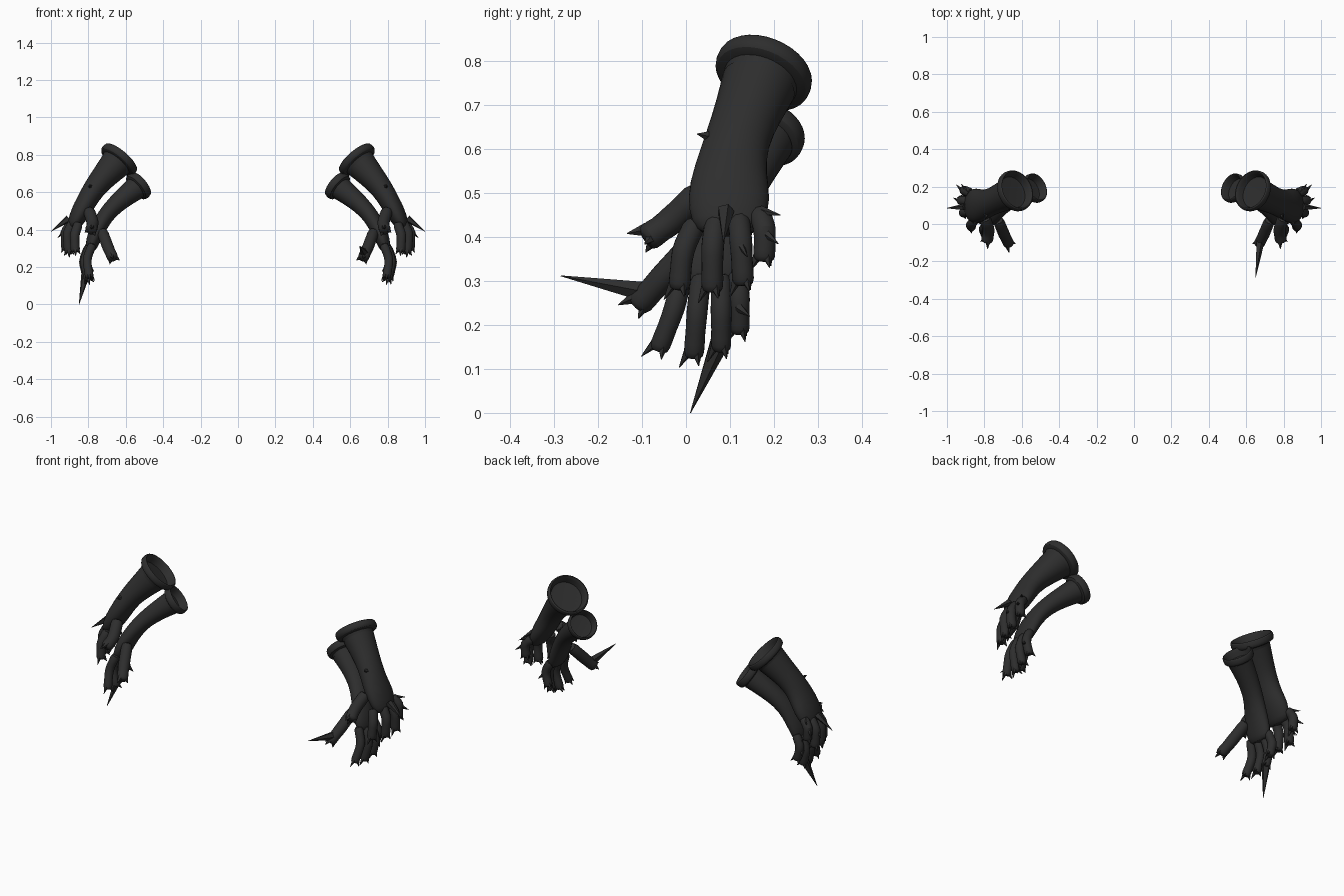
import bpy, bmesh, math
from mathutils import Vector as V

if "Cube" in bpy.data.objects:
    bpy.data.objects.remove(bpy.data.objects["Cube"])

leather = bpy.data.materials.new("charcoal leather")
leather.use_nodes = True
colour = (0.027, 0.027, 0.027, 1)
leather.diffuse_color = colour
bsdf = next(n for n in leather.node_tree.nodes if n.type == "BSDF_PRINCIPLED")
bsdf.inputs["Base Color"].default_value = colour
bsdf.inputs["Roughness"].default_value = 0.8
made = []


def loft(name, stations, sides, mirror, axis=None, open_start=False, smooth=True):
    """Skin elliptical rings; a station is (position, half width, half thickness)."""
    pts = [V(s[0]) for s in stations]
    whole = (axis or (pts[-1] - pts[0])).normalized()
    ref = V((1, 0, 0)) if abs(whole.y) > 0.85 else V((0, 1, 0))
    bm = bmesh.new()
    rings = []
    for i, (p, s) in enumerate(zip(pts, stations)):
        t = axis or (pts[min(i + 1, len(pts) - 1)] - pts[max(i - 1, 0)]).normalized()
        wide = (ref - t * ref.dot(t)).normalized()
        thick = t.cross(wide)
        ring = []
        for k in range(sides):
            a = math.tau * k / sides
            q = p + wide * s[1] * math.cos(a) + thick * s[-1] * math.sin(a)
            ring.append(bm.verts.new((q.x * mirror, q.y, q.z)))
        rings.append(ring)
    for a, b in zip(rings, rings[1:]):
        for k in range(sides):
            n = (k + 1) % sides
            bm.faces.new((a[k], a[n], b[n], b[k]))
    bm.faces.new(rings[-1])
    if not open_start:
        bm.faces.new(rings[0])
    bmesh.ops.recalc_face_normals(bm, faces=bm.faces)
    mesh = bpy.data.meshes.new(name)
    bm.to_mesh(mesh)
    bm.free()
    mesh.materials.append(leather)
    ob = bpy.data.objects.new(name, mesh)
    bpy.context.collection.objects.link(ob)
    if smooth:
        sub = ob.modifiers.new("round", "SUBSURF")
        sub.levels = sub.render_levels = 1
        made.append(ob)
    return ob


def thorn(name, base, tip, radius, mirror):
    loft(name, [(base, radius), (tip, 0.001)], 5, mirror, smooth=False)


def cuff(name, arm, radius, mirror):
    """Hollow flared cuff with a raised band round its mouth."""
    c = V(arm[0][0])
    axis = (V(arm[1][0]) - c).normalized()
    profile = [(0.13, 0.45), (0.125, 0.6), (0.06, 0.72), (0.0, 0.88), (-0.012, 0.95),
               (-0.008, 1.02), (0.015, 1.05), (0.03, 1.0), (0.036, 0.8)]
    loft(name, [(c + axis * d, radius * r) for d, r in profile], 16, mirror, axis)


def finger(name, path, radius, mirror):
    """Bent finger with a slight flare and three torn points at the end."""
    pts = [V(p) for p in path]
    d = (pts[-1] - pts[-2]).normalized()
    pts = [pts[0], pts[0].lerp(pts[1], 0.55), pts[1], pts[1].lerp(pts[2], 0.5), pts[2]]
    scale = [1.15, 1.0, 1.1, 0.95, 1.1]
    rings = [(p, radius * s) for p, s in zip(pts, scale)]
    rings.append((pts[-1] + d * 0.012, radius * 0.75))
    loft(name, rings, 10, mirror)
    side = d.cross(V((0, 1, 0))).normalized()
    front = d.cross(side).normalized()
    if front.y > 0:
        front = -front
    for k, out in enumerate((front, side * 0.8 - front * 0.4, -side * 0.8 - front * 0.5)):
        base = pts[-1] + out * radius * 0.55 - d * 0.005
        reach = 0.04 if k == 0 else 0.027
        thorn(f"{name}_point_{k}", base, base + d * reach + out * 0.018, radius * 0.5, mirror)


# Forearm and palm: centre, half width, half thickness
upper_arm = [((0.63, 0.18, 0.78), 0.09, 0.09), ((0.66, 0.165, 0.745), 0.088, 0.085),
             ((0.71, 0.143, 0.69), 0.079, 0.072), ((0.77, 0.115, 0.62), 0.073, 0.06),
             ((0.81, 0.10, 0.55), 0.085, 0.056), ((0.845, 0.098, 0.49), 0.098, 0.052),
             ((0.875, 0.095, 0.43), 0.085, 0.04), ((0.885, 0.095, 0.405), 0.06, 0.028)]
lower_arm = [((0.525, 0.195, 0.64), 0.068, 0.066), ((0.555, 0.18, 0.615), 0.066, 0.064),
             ((0.62, 0.155, 0.565), 0.058, 0.054), ((0.69, 0.12, 0.50), 0.054, 0.046),
             ((0.73, 0.09, 0.44), 0.066, 0.044), ((0.765, 0.065, 0.37), 0.082, 0.042),
             ((0.785, 0.055, 0.31), 0.078, 0.034), ((0.79, 0.055, 0.285), 0.055, 0.022)]

# Each finger: knuckle, joint, end
upper_fingers = {
    "thumb": ((0.80, 0.04, 0.51), (0.775, -0.035, 0.435), (0.785, -0.085, 0.40)),
    "index": ((0.85, 0.025, 0.44), (0.875, -0.008, 0.37), (0.87, -0.015, 0.29)),
    "middle": ((0.875, 0.07, 0.45), (0.915, 0.06, 0.38), (0.905, 0.06, 0.285)),
    "ring": ((0.88, 0.12, 0.45), (0.925, 0.125, 0.39), (0.92, 0.13, 0.30)),
    "little": ((0.87, 0.165, 0.46), (0.91, 0.18, 0.42), (0.905, 0.178, 0.355))}
lower_fingers = {
    "thumb": ((0.73, 0.03, 0.40), (0.695, -0.055, 0.305), (0.67, -0.105, 0.25)),
    "index": ((0.775, -0.005, 0.33), (0.81, -0.025, 0.24), (0.795, -0.06, 0.15)),
    "middle": ((0.79, 0.035, 0.32), (0.825, 0.025, 0.23), (0.80, 0.018, 0.135)),
    "ring": ((0.795, 0.08, 0.32), (0.83, 0.08, 0.23), (0.81, 0.08, 0.15)),
    "little": ((0.785, 0.115, 0.33), (0.82, 0.122, 0.26), (0.80, 0.122, 0.19))}

# Thorns on the backs of the hands: base, tip
back_thorns = [((0.905, 0.09, 0.46), (1.0, 0.085, 0.39)), ((0.89, 0.17, 0.46), (0.925, 0.215, 0.45)),
               ((0.92, 0.18, 0.41), (0.95, 0.21, 0.385)), ((0.79, 0.05, 0.63), (0.795, 0.025, 0.635)),
               ((0.93, 0.12, 0.39), (0.965, 0.14, 0.355)), ((0.83, 0.12, 0.24), (0.85, 0.145, 0.22))]

for side, mirror in (("left", 1), ("right", -1)):
    for level, arm, fingers, rim in (("upper", upper_arm, upper_fingers, 0.112),
                                     ("lower", lower_arm, lower_fingers, 0.08)):
        label = f"{level}_{side}"
        cuff(f"{label}_cuff", arm, rim, mirror)
        loft(f"{label}_arm", arm[1:], 16, mirror, open_start=True)
        for part, path in fingers.items():
            size = 0.024 if level == "lower" else 0.026
            size += 0.007 if part == "thumb" else 0
            finger(f"{label}_{part}", path, size, mirror)
    for i, (base, tip) in enumerate(back_thorns):
        thorn(f"{side}_back_thorn_{i}", base, tip, 0.02 if i == 0 else 0.012, mirror)

# One long spike on each side
thorn("left_thumb_spike", (0.675, -0.09, 0.275), (0.65, -0.285, 0.312), 0.024, 1)
thorn("right_finger_spike", (0.815, 0.075, 0.16), (0.85, 0.01, 0.0), 0.024, -1)

# Smooth the rounded leather, keep the thorns flat
bpy.ops.object.select_all(action="DESELECT")
for ob in made:
    ob.select_set(True)
bpy.context.view_layer.objects.active = made[0]
bpy.ops.object.shade_smooth_by_angle(angle=math.radians(50))
